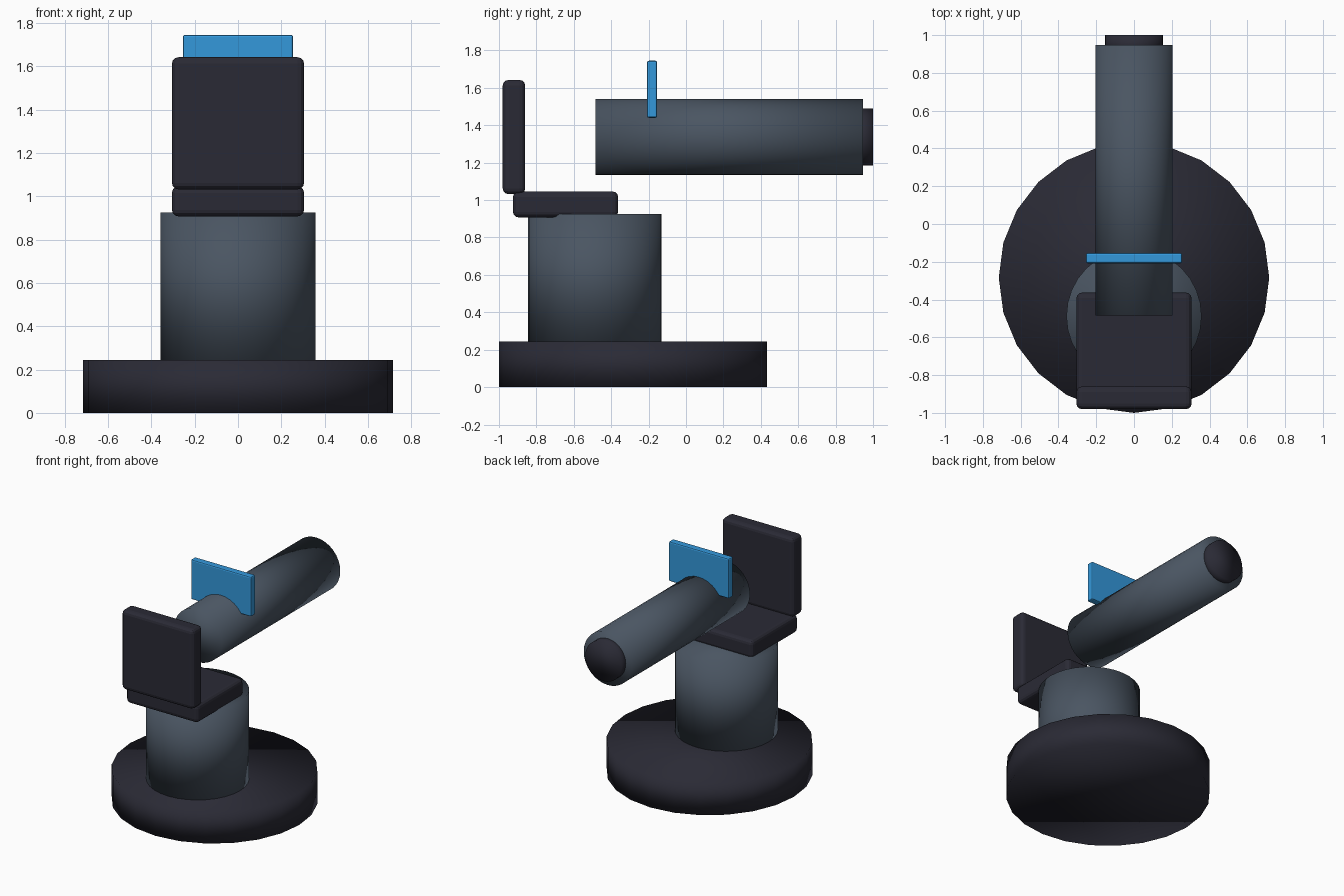
import bpy
import math

cube = bpy.data.objects.get("Cube")
if cube:
    bpy.data.objects.remove(cube, do_unlink=True)


def srgb(r, g, b):
    return tuple((c / 255 / 12.92) if c < 11 else ((c / 255 + 0.055) / 1.055) ** 2.4
                 for c in (r, g, b)) + (1.0,)


def material(name, color):
    mat = bpy.data.materials.new(name)
    mat.use_nodes = True
    mat.diffuse_color = color
    mat.node_tree.nodes["Principled BSDF"].inputs["Base Color"].default_value = color
    return mat


DARK = material("dark_charcoal", srgb(42, 42, 53))
STEEL = material("slate_grey", srgb(74, 85, 98))
BLUE = material("shield_blue", srgb(52, 152, 219))


def cylinder(name, mat, radius, depth, center, sides, along_y=False):
    rotation = (-math.pi / 2, 0, 0) if along_y else (0, 0, 0)
    bpy.ops.mesh.primitive_cylinder_add(vertices=sides, radius=radius, depth=depth,
                                        location=center, rotation=rotation)
    obj = bpy.context.object
    obj.name = name
    obj.data.materials.append(mat)
    # Soft normals run over the rims as well
    bpy.ops.object.shade_smooth()
    return obj


def rounded_box(name, mat, half_width, y_range, z_range, bevel, segments):
    (y0, y1), (z0, z1) = y_range, z_range
    bpy.ops.mesh.primitive_cube_add(size=1, location=(0, (y0 + y1) / 2, (z0 + z1) / 2))
    obj = bpy.context.object
    obj.name = name
    obj.scale = (2 * half_width, y1 - y0, z1 - z0)
    bpy.ops.object.transform_apply(location=False, rotation=False, scale=True)
    obj.data.materials.append(mat)
    mod = obj.modifiers.new("rounded_edges", 'BEVEL')
    mod.width = bevel
    mod.segments = segments
    return obj


# Round foot and pedestal
cylinder("base", DARK, 0.716, 0.245, (0, -0.284, 0.1225), 24)
cylinder("pedestal", STEEL, 0.358, 0.68, (0, -0.488, 0.585), 32)

# Seat and backrest
rounded_box("seat", DARK, 0.305, (-0.925, -0.363), (0.907, 1.046), 0.03, 3)
rounded_box("backrest", DARK, 0.305, (-0.98, -0.86), (1.032, 1.642), 0.03, 3)

# Barrel with its dark muzzle disc
cylinder("barrel", STEEL, 0.203, 1.432, (0, 0.231, 1.337), 32, along_y=True)
cylinder("muzzle", DARK, 0.153, 0.1, (0, 0.95, 1.337), 32, along_y=True)

# Shield plate standing across the barrel
rounded_box("shield", BLUE, 0.255, (-0.208, -0.154), (1.44, 1.745), 0.01, 2)
